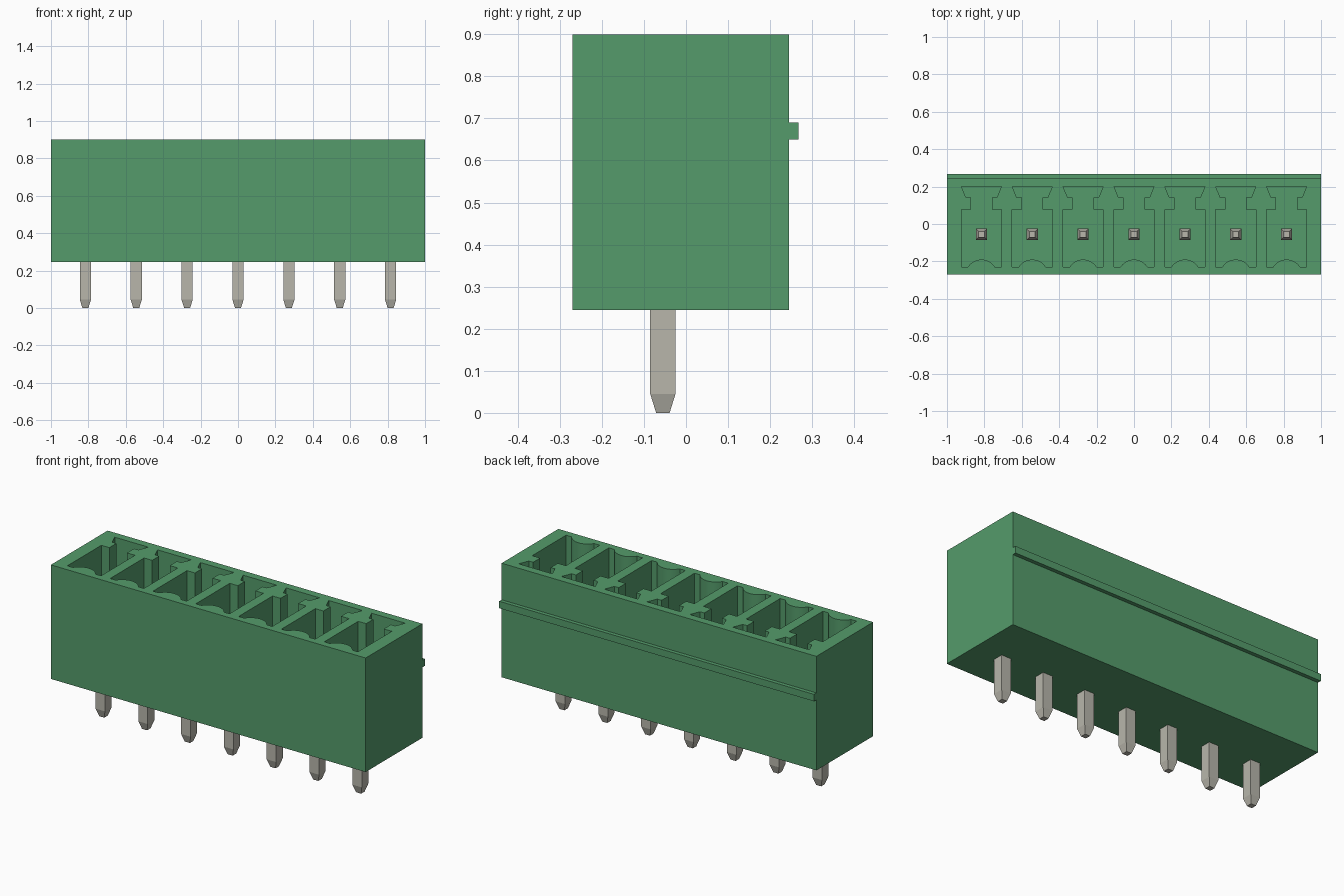
import bpy, bmesh, math
from mathutils import Matrix

cube = bpy.data.objects.get("Cube")
if cube:
    bpy.data.objects.remove(cube, do_unlink=True)

POLES, PITCH, PIN_Y = 7, 0.272, -0.055
BASE, TOP, FLOOR = 0.245, 0.9, 0.33
POLE_X = [(i - (POLES - 1) / 2) * PITCH for i in range(POLES)]


def material(name, color, rough):
    m = bpy.data.materials.new(name)
    m.use_nodes = True
    m.diffuse_color = color
    bsdf = m.node_tree.nodes["Principled BSDF"]
    bsdf.inputs["Base Color"].default_value = color
    bsdf.inputs["Roughness"].default_value = rough
    return m


green = material("green plastic", (0.09, 0.33, 0.147, 1), 0.6)
tin = material("tinned metal", (0.48, 0.47, 0.41, 1), 0.5)


def make_object(name, bm, mat):
    bmesh.ops.recalc_face_normals(bm, faces=bm.faces)
    me = bpy.data.meshes.new(name)
    bm.to_mesh(me)
    bm.free()
    me.materials.append(mat)
    ob = bpy.data.objects.new(name, me)
    bpy.context.collection.objects.link(ob)
    return ob


def box(name, lo, hi, mat):
    bm = bmesh.new()
    bmesh.ops.create_cube(bm, size=1)
    for v in bm.verts:
        v.co = [(a + b) / 2 + c * (b - a) for a, b, c in zip(lo, hi, v.co)]
    return make_object(name, bm, mat)


def select_only(ob):
    bpy.ops.object.select_all(action='DESELECT')
    ob.select_set(True)
    bpy.context.view_layer.objects.active = ob


# Socket outline: right half from the back wall to the front, then mirrored
half = [(0.107, 0.2), (0.083, 0.142), (0.056, 0.142),
        (0.056, 0.078), (0.107, 0.078), (0.107, -0.23)]
# Round rib bulging in from the front wall
rib_half, rib_rise, rib_peak = 0.072, 0.04, -0.19
radius = (rib_half ** 2 + rib_rise ** 2) / (2 * rib_rise)
spread = math.asin(rib_half / radius)
arc = []
for i in range(17):
    a = spread * (1 - i / 8)
    arc.append((radius * math.sin(a), rib_peak - radius + radius * math.cos(a)))
outline = half + arc + [(-x, y) for x, y in reversed(half)]

# Cutter with one pocket per pole
bm = bmesh.new()
for px in POLE_X:
    face = bm.faces.new([bm.verts.new((px + x, y, FLOOR)) for x, y in outline])
    ext = bmesh.ops.extrude_face_region(bm, geom=[face])
    verts = [g for g in ext["geom"] if isinstance(g, bmesh.types.BMVert)]
    bmesh.ops.translate(bm, verts=verts, vec=(0, 0, TOP + 0.1 - FLOOR))
cutter = make_object("socket_cutter", bm, green)
cutter.hide_render = True

# Housing with the pockets cut out
housing = box("housing", (-1, -0.27, BASE), (1, 0.245, TOP), green)
mod = housing.modifiers.new("sockets", 'BOOLEAN')
mod.operation, mod.solver, mod.object = 'DIFFERENCE', 'EXACT', cutter
select_only(housing)
bpy.ops.object.modifier_apply(modifier=mod.name)
bpy.data.objects.remove(cutter, do_unlink=True)
bpy.ops.object.shade_smooth_by_angle(angle=math.radians(25))

# Latch ridge along the back
box("latch_ridge", (-1, 0.24, 0.65), (1, 0.267, 0.69), green)

# Square pins with tapered ends
PIN_RINGS = [(0, 0.016), (0.045, 0.03), (0.675, 0.03), (0.72, 0.016)]
for n, px in enumerate(POLE_X, 1):
    bm = bmesh.new()
    rings = [[bm.verts.new((px + sx * r, PIN_Y + sy * r, z))
              for sx, sy in ((-1, -1), (1, -1), (1, 1), (-1, 1))]
             for z, r in PIN_RINGS]
    for a, b in zip(rings, rings[1:]):
        for k in range(4):
            j = (k + 1) % 4
            bm.faces.new((a[k], a[j], b[j], b[k]))
    bm.faces.new(rings[0])
    bm.faces.new(rings[-1])
    make_object(f"pin_{n}", bm, tin)
